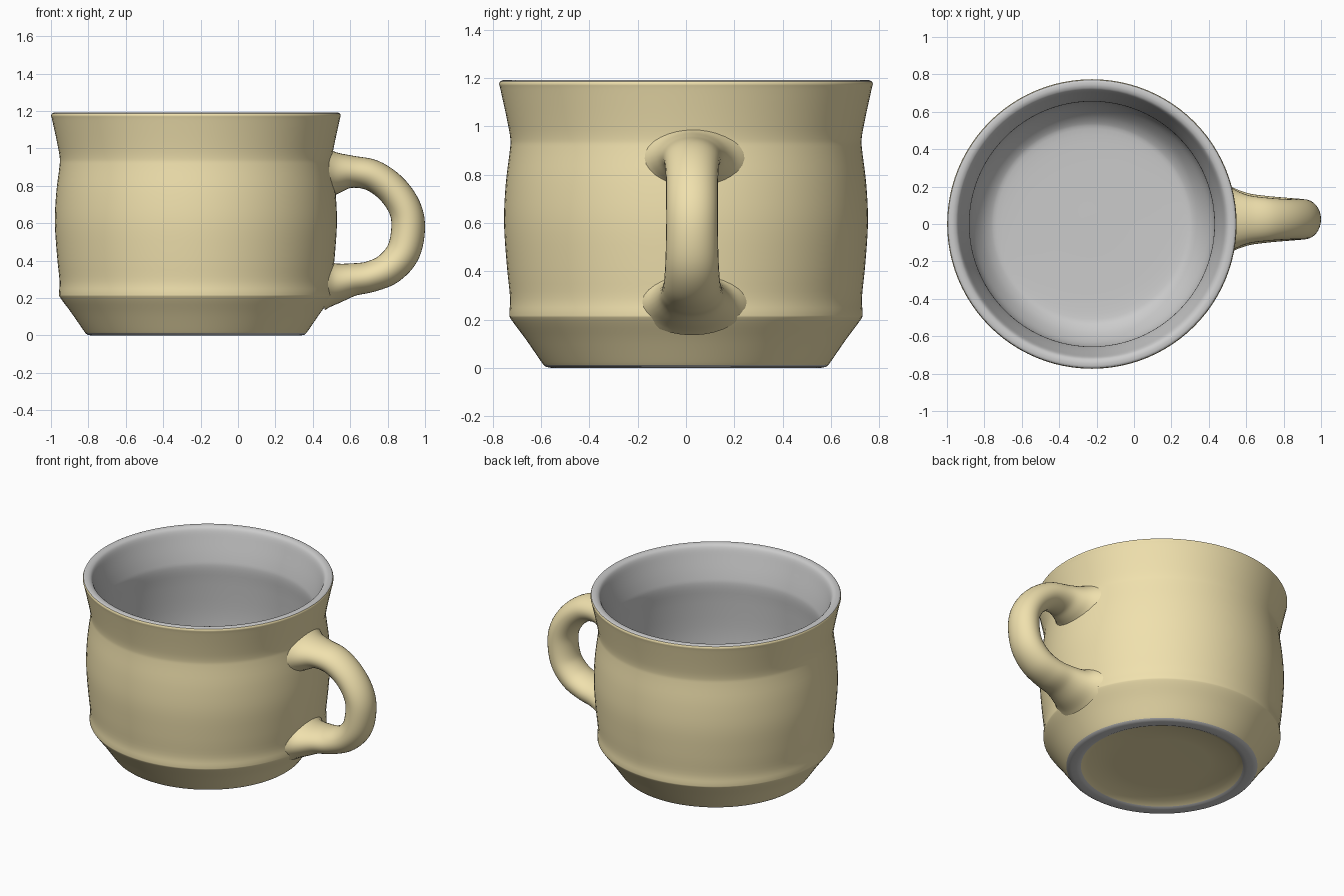
import bpy, bmesh, math
from mathutils import Vector

if "Cube" in bpy.data.objects:
    bpy.data.objects.remove(bpy.data.objects["Cube"])

CX = -0.225  # cup axis

cream = bpy.data.materials.new("cream_glaze")
cream.diffuse_color = (0.87, 0.75, 0.42, 1)
cream.use_nodes = True
cream.node_tree.nodes["Principled BSDF"].inputs["Base Color"].default_value = cream.diffuse_color


def spline(points, steps):
    """Catmull-Rom interpolation through tuples of any length."""
    pts = [Vector(p) for p in points]
    pts = [2 * pts[0] - pts[1]] + pts + [2 * pts[-1] - pts[-2]]
    out = []
    for a, b, c, d in zip(pts, pts[1:], pts[2:], pts[3:]):
        for i in range(steps):
            t = i / steps
            out.append(0.5 * (2 * b + (c - a) * t + (2 * a - 5 * b + 4 * c - d) * t * t
                              + (3 * b - a - 3 * c + d) * t ** 3))
    return out + [pts[-2]]


def finish(name, bm, mat, angle=50):
    mesh = bpy.data.meshes.new(name)
    bm.to_mesh(mesh)
    bm.free()
    obj = bpy.data.objects.new(name, mesh)
    bpy.context.collection.objects.link(obj)
    if mat:
        mesh.materials.append(mat)
    bpy.ops.object.select_all(action='DESELECT')
    obj.select_set(True)
    bpy.context.view_layer.objects.active = obj
    bpy.ops.object.shade_smooth_by_angle(angle=math.radians(angle))
    return obj


def skin(bm, rings):
    n = len(rings[0])
    for lo, hi in zip(rings, rings[1:]):
        for i in range(n):
            j = (i + 1) % n
            bm.faces.new((lo[i], lo[j], hi[j], hi[i]))


def lathe(name, profile, mat=None, n=96):
    bm = bmesh.new()
    rings = [[bm.verts.new((CX + r * math.cos(2 * math.pi * k / n),
                            r * math.sin(2 * math.pi * k / n), z)) for k in range(n)]
             for r, z in profile]
    skin(bm, rings)
    # remove the pinhole at the axis
    bmesh.ops.remove_doubles(bm, verts=bm.verts, dist=1e-5)
    return finish(name, bm, mat)


# Underside: glazed recess and bare foot ring
lathe("base_recess", [(0, 0.03), (0.3, 0.03), (0.46, 0.027), (0.50, 0.008)], cream)
lathe("foot_ring", [(0.50, 0.008), (0.515, 0.001), (0.53, 0), (0.56, 0), (0.58, 0.004), (0.59, 0.012)])

# Outer wall: chamfered base, soft belly, flared lip
lathe("outer_wall", spline([(0.59, 0.012), (0.603, 0.03), (0.665, 0.12), (0.724, 0.20), (0.732, 0.225),
                            (0.729, 0.29), (0.742, 0.42), (0.754, 0.6), (0.747, 0.76),
                            (0.73, 0.90), (0.728, 0.95), (0.742, 1.03), (0.768, 1.15),
                            (0.774, 1.175), (0.770, 1.187)], 4), cream)

# Grey rim and interior
lathe("rim_and_interior", spline([(0.770, 1.187), (0.758, 1.192), (0.735, 1.19), (0.715, 1.172),
                                  (0.695, 1.11), (0.664, 1.0), (0.655, 0.94), (0.664, 0.82),
                                  (0.675, 0.6), (0.665, 0.4), (0.652, 0.26), (0.61, 0.17),
                                  (0.55, 0.105), (0.48, 0.085), (0.25, 0.08), (0, 0.08)], 4))

# Handle: x, z, in-plane radius, sideways radius; flared where it meets the cup
path = spline([(0.455, 0.865, 0.15, 0.23), (0.52, 0.87, 0.115, 0.17), (0.61, 0.875, 0.086, 0.13),
               (0.72, 0.855, 0.084, 0.115), (0.82, 0.785, 0.085, 0.108), (0.89, 0.685, 0.087, 0.107),
               (0.91, 0.58, 0.09, 0.107), (0.885, 0.45, 0.09, 0.11), (0.81, 0.36, 0.087, 0.116),
               (0.71, 0.315, 0.083, 0.125), (0.61, 0.298, 0.088, 0.14), (0.52, 0.28, 0.11, 0.175),
               (0.455, 0.275, 0.14, 0.23)], 6)
bm = bmesh.new()
rings = []
for i, (x, z, ra, rb) in enumerate(path):
    a, b = path[max(i - 1, 0)], path[min(i + 1, len(path) - 1)]
    t = Vector((b[0] - a[0], b[1] - a[1])).normalized()
    ring = []
    for k in range(32):
        u = 2 * math.pi * k / 32
        c = ra * math.cos(u)
        ring.append(bm.verts.new((x - t.y * c, 0.025 + rb * math.sin(u), z + t.x * c)))
    rings.append(ring)
skin(bm, rings)
bm.faces.new(rings[0])
bm.faces.new(rings[-1])
bmesh.ops.recalc_face_normals(bm, faces=bm.faces)
finish("handle", bm, cream)
